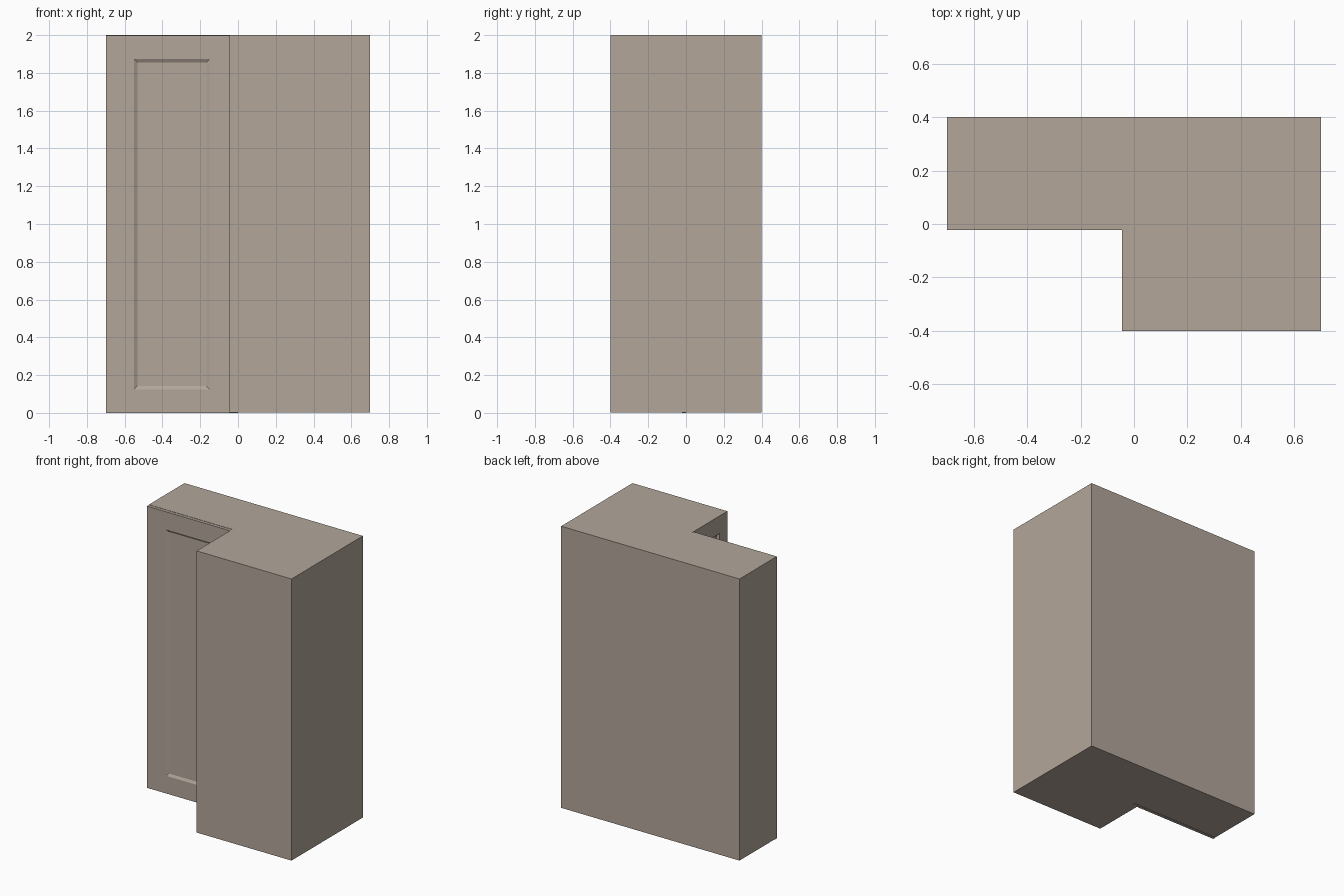
import bpy, bmesh
from mathutils import Matrix

if "Cube" in bpy.data.objects:
    bpy.data.objects.remove(bpy.data.objects["Cube"])

HALF_X, HALF_Y, HEIGHT = 0.7, 0.4, 2.0
GAP = 0.002

paint = bpy.data.materials.new("taupe_paint")
paint.diffuse_color = (0.447, 0.38, 0.324, 1)
paint.use_nodes = True
paint.node_tree.nodes["Principled BSDF"].inputs["Base Color"].default_value = paint.diffuse_color


def finish(name, bm):
    bmesh.ops.recalc_face_normals(bm, faces=bm.faces)
    mesh = bpy.data.meshes.new(name)
    bm.to_mesh(mesh)
    bm.free()
    mesh.materials.append(paint)
    obj = bpy.data.objects.new(name, mesh)
    bpy.context.collection.objects.link(obj)
    return obj


# L-shaped corner cabinet body
bm = bmesh.new()
outline = [(-HALF_X, 0), (0, 0), (0, -HALF_Y), (HALF_X, -HALF_Y),
           (HALF_X, HALF_Y), (-HALF_X, HALF_Y)]
base = bm.faces.new([bm.verts.new((x, y, GAP)) for x, y in outline])
ext = bmesh.ops.extrude_face_region(bm, geom=[base], use_keep_orig=True)
for v in ext["geom"]:
    if isinstance(v, bmesh.types.BMVert):
        v.co.z = HEIGHT
finish("cabinet_body", bm)


# Door with a recessed bevelled panel, built facing -y with its back on y = 0
def door(name, width, bottom, top, thick, frame, bevel, depth, matrix):
    bm = bmesh.new()

    def ring(dx, dz, y):
        z0, z1 = bottom + dz, top - dz
        return [bm.verts.new((x, y, z)) for x, z in
                ((dx, z0), (width - dx, z0), (width - dx, z1), (dx, z1))]

    rings = [ring(0, 0, 0), ring(0, 0, -thick), ring(frame, 0.125, -thick),
             ring(frame + bevel, 0.142, -thick + depth)]
    for a, b in zip(rings, rings[1:]):
        for i in range(4):
            j = (i + 1) % 4
            bm.faces.new((a[i], a[j], b[j], b[i]))
    bm.faces.new(rings[0])
    bm.faces.new(rings[-1])
    bm.transform(matrix)
    return finish(name, bm)


# Door on the set-back front, hung slightly lower than the body
door("front_door", HALF_X, 0, HEIGHT - GAP, 0.022, 0.15, 0.017, 0.01,
     Matrix.Translation((-HALF_X, 0, 0)))
# Door on the inner side, turned to face -x, flush with the body
door("side_door", HALF_Y, GAP, HEIGHT, 0.045, 0.086, 0.01, 0.02,
     Matrix.Rotation(-1.5707963, 4, 'Z'))
